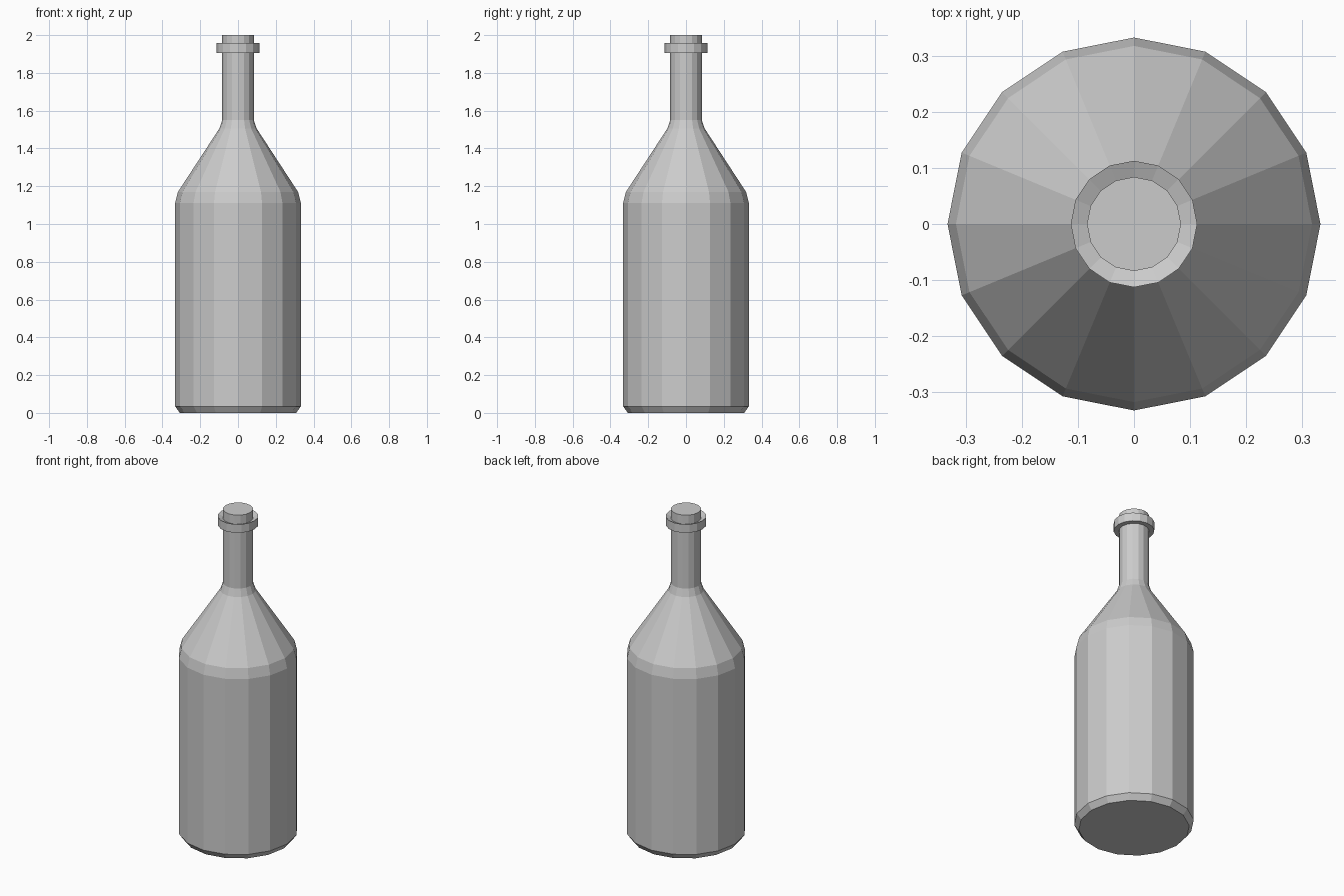
import bpy
import bmesh
from math import cos, sin, tau

SIDES = 16

cube = bpy.data.objects.get("Cube")
if cube:
    bpy.data.objects.remove(cube, do_unlink=True)

grey = bpy.data.materials.new("light_grey")
grey.use_nodes = True
colour = (0.6, 0.6, 0.6, 1)
grey.diffuse_color = colour
grey.node_tree.nodes["Principled BSDF"].inputs["Base Color"].default_value = colour


def lathe(name, profile, closed=False):
    """Turn a (radius, height) profile around z; open profiles get end caps."""
    bm = bmesh.new()
    rings = [[bm.verts.new((r * cos(tau * i / SIDES), r * sin(tau * i / SIDES), z))
              for i in range(SIDES)] for r, z in profile]
    pairs = list(zip(rings, rings[1:]))
    if closed:
        pairs.append((rings[-1], rings[0]))
    else:
        bm.faces.new(rings[0][::-1])
        bm.faces.new(rings[-1])
    for low, high in pairs:
        for i in range(SIDES):
            j = (i + 1) % SIDES
            bm.faces.new((low[i], low[j], high[j], high[i]))
    bmesh.ops.recalc_face_normals(bm, faces=bm.faces)
    mesh = bpy.data.meshes.new(name)
    bm.to_mesh(mesh)
    bm.free()
    mesh.materials.append(grey)
    obj = bpy.data.objects.new(name, mesh)
    bpy.context.collection.objects.link(obj)
    return obj


# Body, shoulder and neck up to the flat closed mouth
lathe("bottle", [(0.308, 0), (0.333, 0.035), (0.333, 1.11), (0.318, 1.17),
                 (0.099, 1.505), (0.084, 1.55), (0.084, 2.0)])

# Lip collar around the neck, its top dipping inward
lathe("lip_collar", [(0.082, 1.905), (0.113, 1.905), (0.113, 1.957), (0.082, 1.944)],
      closed=True)
